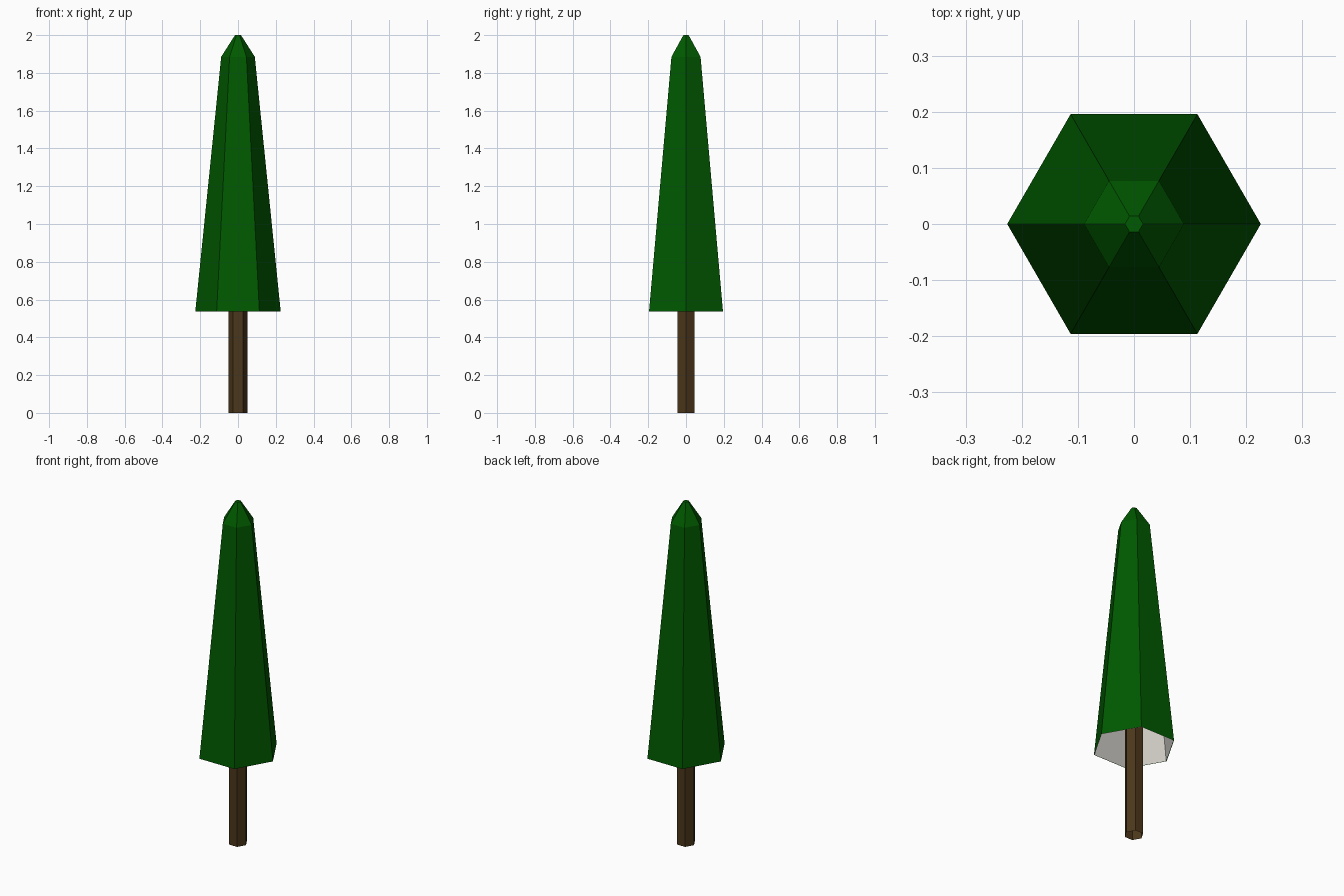
import bpy, bmesh, math

if "Cube" in bpy.data.objects:
    bpy.data.objects.remove(bpy.data.objects["Cube"])

SIDES = 6


def material(name, rgb):
    m = bpy.data.materials.new(name)
    m.diffuse_color = (*rgb, 1)
    m.use_nodes = True
    m.node_tree.nodes["Principled BSDF"].inputs["Base Color"].default_value = m.diffuse_color
    return m


def hex_loft(name, profile, mat, cap_top=False, inward=False):
    """Stack six-sided rings from (radius, height) pairs, open underneath."""
    bm = bmesh.new()
    rings = []
    for r, z in profile:
        rings.append([bm.verts.new((r * math.cos(math.tau * i / SIDES),
                                    r * math.sin(math.tau * i / SIDES), z))
                      for i in range(SIDES)])
    for low, high in zip(rings, rings[1:]):
        for i in range(SIDES):
            j = (i + 1) % SIDES
            bm.faces.new((low[i], low[j], high[j], high[i]))
    if cap_top:
        bm.faces.new(rings[-1])
    if inward:
        bmesh.ops.reverse_faces(bm, faces=bm.faces[:])
    mesh = bpy.data.meshes.new(name)
    bm.to_mesh(mesh)
    bm.free()
    mesh.materials.append(mat)
    obj = bpy.data.objects.new(name, mesh)
    bpy.context.collection.objects.link(obj)
    return obj


green = material("dark green", (0.0, 0.1, 0.0))
brown = material("bark brown", (0.07, 0.038, 0.011))
pale = material("pale grey", (0.6, 0.58, 0.54))

# Trunk: an open tube running up inside the hollow foliage
hex_loft("trunk", [(0.0515, 0), (0.0515, 0.75)], brown)

# Foliage: open underneath, with a blunt tip
outline = [(0.226, 0.537), (0.089, 1.885), (0.016, 2.0)]
hex_loft("foliage", outline, green, cap_top=True)

# Pale lining just inside the foliage, visible from below
hex_loft("foliage_lining", [(r - 0.003, z) for r, z in outline[:2]], pale,
         cap_top=True, inward=True)
